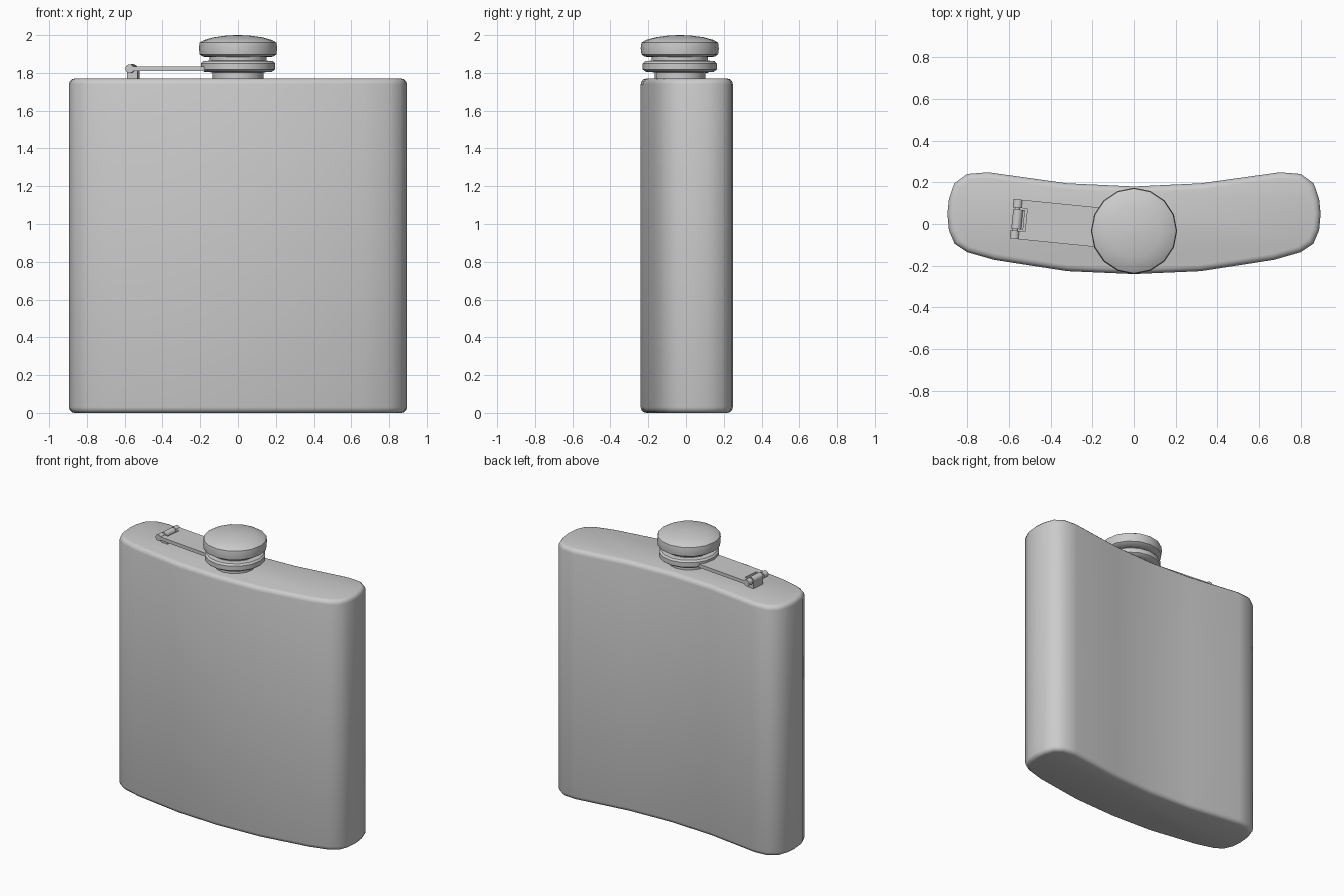
import bpy, bmesh, math
from mathutils import Matrix

if "Cube" in bpy.data.objects:
    bpy.data.objects.remove(bpy.data.objects["Cube"])

AXIS = (0, -0.033)                       # centre of neck and cap
TILT = Matrix.Translation((*AXIS, 0)) @ Matrix.Rotation(math.radians(-5.7), 4, 'Z')


def finish(bm, name, angle=40):
    bmesh.ops.recalc_face_normals(bm, faces=bm.faces)
    mesh = bpy.data.meshes.new(name)
    bm.to_mesh(mesh)
    bm.free()
    ob = bpy.data.objects.new(name, mesh)
    bpy.context.collection.objects.link(ob)
    bpy.ops.object.select_all(action='DESELECT')
    ob.select_set(True)
    bpy.context.view_layer.objects.active = ob
    bpy.ops.object.shade_smooth_by_angle(angle=math.radians(angle))
    return ob


def prism(outline, z0, z1):
    bm = bmesh.new()
    face = bm.faces.new([bm.verts.new((x, y, z0)) for x, y in outline])
    ext = bmesh.ops.extrude_face_region(bm, geom=[face], use_keep_orig=True)
    for v in ext['geom']:
        if isinstance(v, bmesh.types.BMVert):
            v.co.z = z1
    return bm


def bevel_rims(bm, width, segments):
    rims = [e for e in bm.edges if abs(e.verts[0].co.z - e.verts[1].co.z) < 1e-6]
    bmesh.ops.recalc_face_normals(bm, faces=bm.faces)
    bmesh.ops.bevel(bm, geom=rims, offset=width, segments=segments,
                    profile=0.5, affect='EDGES')


def lathe(name, profile, sides=16):
    bm = bmesh.new()
    rings = []
    for r, z in profile:
        rings.append([bm.verts.new((AXIS[0] + r * math.cos(math.tau * i / sides),
                                    AXIS[1] + r * math.sin(math.tau * i / sides), z))
                      for i in range(sides)])
    for a, b in zip(rings, rings[1:]):
        for i in range(sides):
            j = (i + 1) % sides
            bm.faces.new((a[i], a[j], b[j], b[i]))
    bm.faces.new(rings[0])
    bm.faces.new(rings[-1])
    return finish(bm, name)


def barrel(name, y0, y1, radius, x, z):
    bm = bmesh.new()
    bmesh.ops.create_cone(bm, cap_ends=True, segments=14, radius1=radius,
                          radius2=radius, depth=y1 - y0)
    bm.transform(TILT @ Matrix.Translation((x, (y0 + y1) / 2, z))
                 @ Matrix.Rotation(math.pi / 2, 4, 'X'))
    return finish(bm, name)


# curved flask body: right half of the cross-section, mirrored
half = [(0.32, -0.226), (0.67, -0.172), (0.80, -0.135), (0.86, -0.095),
        (0.888, -0.03), (0.895, 0.05), (0.888, 0.12), (0.862, 0.195),
        (0.80, 0.24), (0.70, 0.248), (0.32, 0.195)]
outline = [(0, -0.24)] + half + [(0, 0.18)] + [(-x, y) for x, y in reversed(half)]
body = prism(outline, 0, 1.77)
bevel_rims(body, 0.03, 3)
finish(body, "flask_body")

# neck, retaining ring and domed cap
lathe("neck", [(0.135, 1.76), (0.135, 1.81), (0.15, 1.82), (0.15, 1.91)])
lathe("arm_ring", [(0.14, 1.803), (0.18, 1.806), (0.196, 1.818), (0.196, 1.85),
                   (0.185, 1.862), (0.14, 1.866)])
lathe("cap", [(0.14, 1.882), (0.185, 1.886), (0.203, 1.898), (0.207, 1.93),
              (0.203, 1.96), (0.18, 1.974), (0.13, 1.988), (0.065, 1.997), (0.01, 2.0)])

# forked hinge arm
HX, HZ = -0.567, 1.822                   # hinge pin position in arm space
arm = prism([(-0.15, -0.095), (-0.15, 0.095), (HX, 0.095), (HX, 0.055),
             (-0.52, 0.055), (-0.52, -0.055), (HX, -0.055), (HX, -0.095)], 1.81, 1.834)
arm.transform(TILT)
finish(arm, "hinge_arm")
for s, label in ((-1, "front"), (1, "back")):
    a, b = sorted((s * 0.055, s * 0.095))
    barrel(f"arm_knuckle_{label}", a, b, 0.023, HX, HZ)
barrel("hinge_pin", -0.056, 0.056, 0.013, HX, HZ)

# bracket fixed to the flask, wrapped round the pin
barrel("bracket_knuckle", -0.047, 0.047, 0.024, HX + 0.004, HZ)
post = prism([(-0.585, -0.047), (-0.53, -0.047), (-0.53, 0.047), (-0.585, 0.047)],
             1.76, 1.822)
post.transform(TILT)
finish(post, "hinge_bracket")
